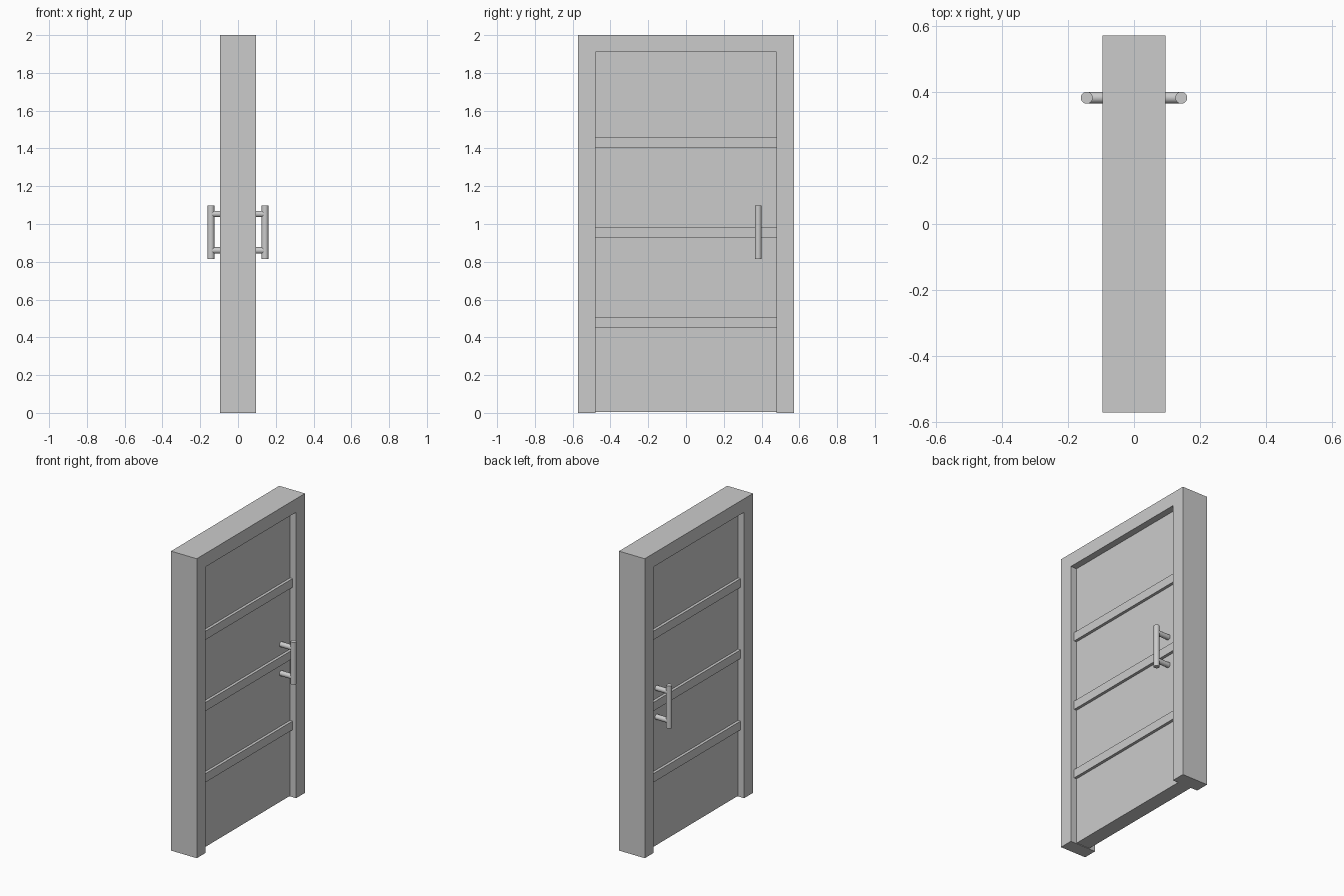
import bpy, bmesh, math

if "Cube" in bpy.data.objects:
    bpy.data.objects.remove(bpy.data.objects["Cube"])

HALF_W, HALF_D, TOP = 0.571, 0.095, 2.0    # frame outside
OPEN_W, OPEN_TOP = 0.478, 1.91             # opening
LEAF = 0.05                                # half thickness of the leaf


def box(name, x0, x1, y0, y1, z0, z1):
    bpy.ops.mesh.primitive_cube_add(
        size=1, location=((x0 + x1) / 2, (y0 + y1) / 2, (z0 + z1) / 2))
    ob = bpy.context.object
    ob.name = name
    ob.scale = (x1 - x0, y1 - y0, z1 - z0)
    bpy.ops.object.transform_apply(location=False, rotation=False, scale=True)
    return ob


def rod(name, radius, length, loc, rot=(0, 0, 0)):
    bpy.ops.mesh.primitive_cylinder_add(
        vertices=32, radius=radius, depth=length, location=loc, rotation=rot)
    ob = bpy.context.object
    ob.name = name
    bpy.ops.object.shade_smooth_by_angle(angle=math.radians(35))
    return ob


# Frame: U-shaped profile extruded through the wall
profile = [(-HALF_W, 0), (-OPEN_W, 0), (-OPEN_W, OPEN_TOP), (OPEN_W, OPEN_TOP),
           (OPEN_W, 0), (HALF_W, 0), (HALF_W, TOP), (-HALF_W, TOP)]
bm = bmesh.new()
face = bm.faces.new([bm.verts.new((-HALF_D, y, z)) for y, z in profile])
ext = bmesh.ops.extrude_face_region(bm, geom=[face])
bmesh.ops.translate(bm, vec=(2 * HALF_D, 0, 0),
                    verts=[v for v in ext["geom"] if isinstance(v, bmesh.types.BMVert)])
bmesh.ops.recalc_face_normals(bm, faces=bm.faces)
mesh = bpy.data.meshes.new("door_frame")
bm.to_mesh(mesh)
bm.free()
bpy.context.collection.objects.link(bpy.data.objects.new("door_frame", mesh))

# Door leaf
box("door_leaf", -LEAF, LEAF, -OPEN_W, OPEN_W, 0.004, OPEN_TOP)

# Cross rails and pull handles on both sides
HANDLE_Y, HANDLE_X = 0.382, 0.143
for side, s in (("right", 1), ("left", -1)):
    for i, z in enumerate((0.479, 0.955, 1.431)):
        x0, x1 = sorted((s * LEAF, s * (LEAF + 0.019)))
        box(f"rail_{side}_{i + 1}", x0, x1, -OPEN_W, OPEN_W, z - 0.029, z + 0.029)
    rod(f"handle_grip_{side}", 0.018, 0.284, (s * HANDLE_X, HANDLE_Y, 0.956))
    for end, z in (("lower", 0.86), ("upper", 1.053)):
        rod(f"handle_post_{side}_{end}", 0.017, HANDLE_X - LEAF,
            (s * (HANDLE_X + LEAF) / 2, HANDLE_Y, z), (0, math.pi / 2, 0))
